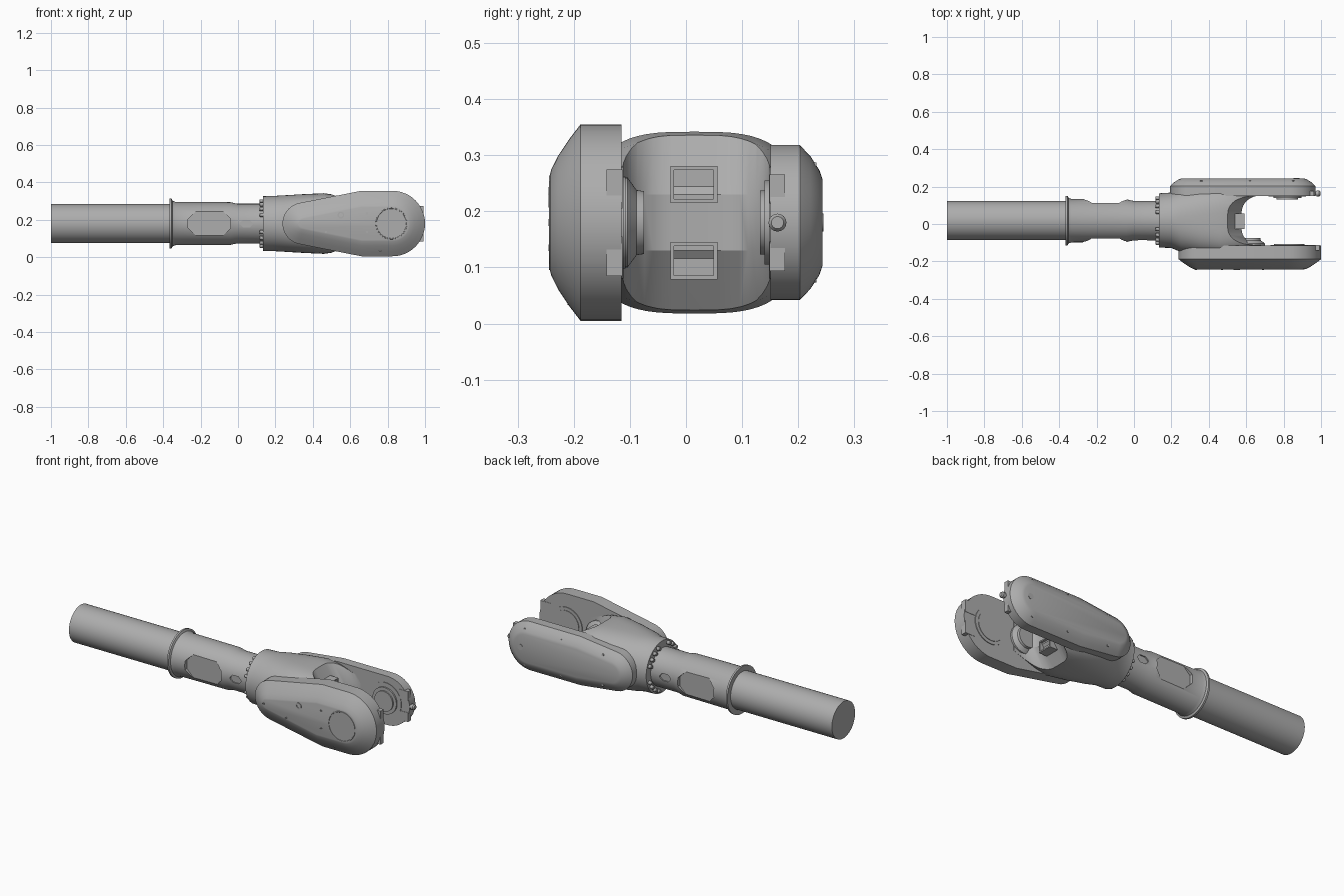
import bpy, bmesh, math
from mathutils import Vector

cube = bpy.data.objects.get("Cube")
if cube:
    bpy.data.objects.remove(cube, do_unlink=True)

YC, ZC = 0.018, 0.18          # shaft axis

metal = bpy.data.materials.new("plain_grey")
metal.use_nodes = True
GREY = (0.42, 0.42, 0.42, 1)
metal.diffuse_color = GREY
metal.node_tree.nodes["Principled BSDF"].inputs["Base Color"].default_value = GREY


def loft(name, rings):
    """Skin a list of equal-length point rings and cap both ends."""
    bm = bmesh.new()
    rows = [[bm.verts.new(p) for p in ring] for ring in rings]
    n = len(rows[0])
    for a, b in zip(rows, rows[1:]):
        for i in range(n):
            j = (i + 1) % n
            bm.faces.new((a[i], a[j], b[j], b[i]))
    bm.faces.new(rows[0])
    bm.faces.new(rows[-1])
    bmesh.ops.recalc_face_normals(bm, faces=bm.faces)
    mesh = bpy.data.meshes.new(name)
    bm.to_mesh(mesh)
    bm.free()
    obj = bpy.data.objects.new(name, mesh)
    bpy.context.collection.objects.link(obj)
    mesh.materials.append(metal)
    return obj


def smooth(obj, angle=28):
    bpy.ops.object.select_all(action="DESELECT")
    obj.select_set(True)
    bpy.context.view_layer.objects.active = obj
    bpy.ops.object.shade_smooth_by_angle(angle=math.radians(angle))
    return obj


def turned(name, profile, centre, axis, sides=48):
    """Solid of revolution; profile holds (distance along axis, radius)."""
    rings = []
    for d, r in profile:
        ring = []
        for i in range(sides):
            t = math.tau * i / sides
            a, b = r * math.cos(t), r * math.sin(t)
            off = Vector((d, a, b)) if axis == "x" else Vector((a, d, b))
            ring.append(Vector(centre) + off)
        rings.append(ring)
    return smooth(loft(name, rings))


def cut(obj, cutter):
    mod = obj.modifiers.new("cut", "BOOLEAN")
    mod.operation, mod.solver, mod.object = "DIFFERENCE", "EXACT", cutter
    bpy.ops.object.select_all(action="DESELECT")
    obj.select_set(True)
    bpy.context.view_layer.objects.active = obj
    bpy.ops.object.modifier_apply(modifier=mod.name)
    bpy.data.objects.remove(cutter, do_unlink=True)


def box(name, lo, hi):
    (x0, y0, z0), (x1, y1, z1) = lo, hi
    return loft(name, [[(x0, y0, z), (x1, y0, z), (x1, y1, z), (x0, y1, z)] for z in (z0, z1)])


# Shaft tube and the stepped sleeve with its flange
turned("shaft_tube", [(-1, .104), (-.34, .104)], (0, YC, ZC), "x", 64)
sleeve = turned("sleeve", [(-.365, .133), (-.355, .133), (-.35, .122), (-.335, .116), (-.04, .114),
                           (-.005, .106), (.14, .106)], (0, YC, ZC), "x", 64)

# Flat pockets and small slots on both sides of the sleeve
for s in (-1, 1):
    for cx, hx, hz, ch, depth in ((-.153, .113, .065, .04, .095), (.045, .034, .02, .016, .098)):
        outline = [(cx - hx, hz - ch), (cx - hx + ch, hz), (cx + hx - ch, hz), (cx + hx, hz - ch)]
        outline += [(x, -z) for x, z in reversed(outline)]
        cut(sleeve, loft("pocket_cutter", [[(x, YC + s * d, ZC + z) for x, z in outline]
                                           for d in (depth, .2)]))
smooth(sleeve)

# Bolt groups around the collar
for k in range(4):
    for step in (-24, -8, 8, 24):
        t = math.radians(45 + 90 * k + step)
        turned("collar_bolt", [(.115, .008), (.118, .01), (.14, .01)],
               (0, YC + .128 * math.cos(t), ZC + .128 * math.sin(t)), "x", 12)

# Fork body: round collar growing into a broad rounded block
def section(x, y0, y1, hz, power, n=64):
    ring = []
    for i in range(n):
        t = math.tau * i / n
        c, s = math.cos(t), math.sin(t)
        ring.append((x, (y0 + y1) / 2 + (y1 - y0) / 2 * math.copysign(abs(c) ** (2 / power), c),
                     ZC + hz * math.copysign(abs(s) ** (2 / power), s)))
    return ring

body = loft("fork_body", [
    section(.135, -.126, .164, .146, 2), section(.2, -.128, .168, .148, 2),
    section(.25, -.15, .19, .151, 2.2), section(.35, -.165, .2, .157, 2.6),
    section(.46, -.17, .2, .162, 3.2), section(.54, -.165, .195, .15, 3.2),
    section(.68, -.15, .18, .11, 2.6)])

# Rounded opening between the arms, sloping back at top and bottom
def opening(z, wall):
    pts = [(1.1, .152)]
    for i in range(9):
        t = math.radians(90 + 90 * i / 8)
        pts.append((wall + .1 + .1 * math.cos(t), .06 + .092 * math.sin(t)))
    for i in range(9):
        t = math.radians(180 + 90 * i / 8)
        pts.append((wall + .1 + .1 * math.cos(t), -.025 + .088 * math.sin(t)))
    return [(x, y, ZC + z) for x, y in pts + [(1.1, -.113)]]

cut(body, loft("opening_cutter", [opening(-.2, .47), opening(-.05, .575),
                                  opening(.05, .575), opening(.2, .47)]))
smooth(body)

# Two open lugs on the wall of the opening
for s in (-1, 1):
    lug = box("wall_lug", (.5, -.028, ZC + s * .068 - .033), (.59, .056, ZC + s * .068 + .033))
    cut(lug, box("lug_cutter", (.565, -.021, ZC + s * .068 - .026), (.7, .049, ZC + s * .068 + .026)))

# Arms: tapered round-ended plates with a sloped outer rim
def arm_outline(y, big, mid, small, inset):
    (bx, br), mx, (sx, sr) = big, mid, small
    br, sr = br - inset, sr - inset
    pts = [(bx + br * math.cos(t), br * math.sin(t))
           for t in (math.radians(-90 + 180 * i / 24) for i in range(25))]
    pts.append((mx, br))
    pts += [(sx + sr * math.cos(t), sr * math.sin(t))
            for t in (math.radians(100 + 160 * i / 18) for i in range(19))]
    pts.append((mx, -br))
    return [(x, y, ZC + z) for x, z in pts]

def arm(name, layers, *shape):
    return smooth(loft(name, [arm_outline(y, *shape, inset) for y, inset in layers]), 24)

arm("front_arm", [(-.115, 0), (-.188, 0), (-.208, .026), (-.228, .056), (-.24, .08), (-.242, .088)],
    (.825, .175), .66, (.35, .112))
arm("back_arm", [(.151, 0), (.203, 0), (.222, .02), (.238, .045), (.243, .06)],
    (.832, .138), .52, (.305, .112))

# Bearing discs inside the arms
turned("front_bearing", [(-.12, .1), (-.111, .1), (-.111, .082), (-.108, .082)], (.83, 0, ZC), "y")
turned("front_hub", [(-.12, .08), (-.104, .08), (-.088, .058), (-.075, .056)], (.62, 0, ZC), "y")
turned("back_bearing", [(.16, .1), (.148, .1), (.148, .075), (.14, .075), (.14, .057), (.132, .057)],
       (.82, 0, ZC), "y")

# Round cover and screws on the outside of the front arm
turned("front_cover", [(-.24, .085), (-.2445, .084), (-.2445, .08), (-.243, .079)], (.82, 0, ZC), "y")
for x, z, y, r in ((.55, .225, -.242, .018), (.76, .055, -.208, .022), (.69, .235, -.242, .006),
                   (.69, .135, -.242, .006), (.47, .135, -.242, .006), (.33, .18, -.242, .006)):
    turned("front_screw", [(.01, r), (-.003, r), (-.003, r * .6), (0, r * .6)], (x, y, z), "y", 16)

# Small screws on the outside of the back arm
for x in (.36, .62, .85):
    for s in (-1, 1):
        turned("back_screw", [(-.01, .007), (.003, .007)], (x, .23, ZC + s * (.1 if x > .5 else .085)), "y", 12)
turned("back_end_screw", [(-.01, .016), (.002, .016)], (.87, .243, ZC), "y", 16)

# End stops at the arm tips
for s in (-1, 1):
    zc = ZC + s * .06
    box("front_stop", (.93, -.142, zc - .035), (.993, -.113, zc + .035))
    box("back_stop", (.9, .149, zc - .026), (.962, .176, zc + .026))
turned("back_stop_knob", [(.95, .011), (.975, .011), (.977, .016), (.99, .016), (.997, .011)],
       (0, .163, ZC), "x", 16)
